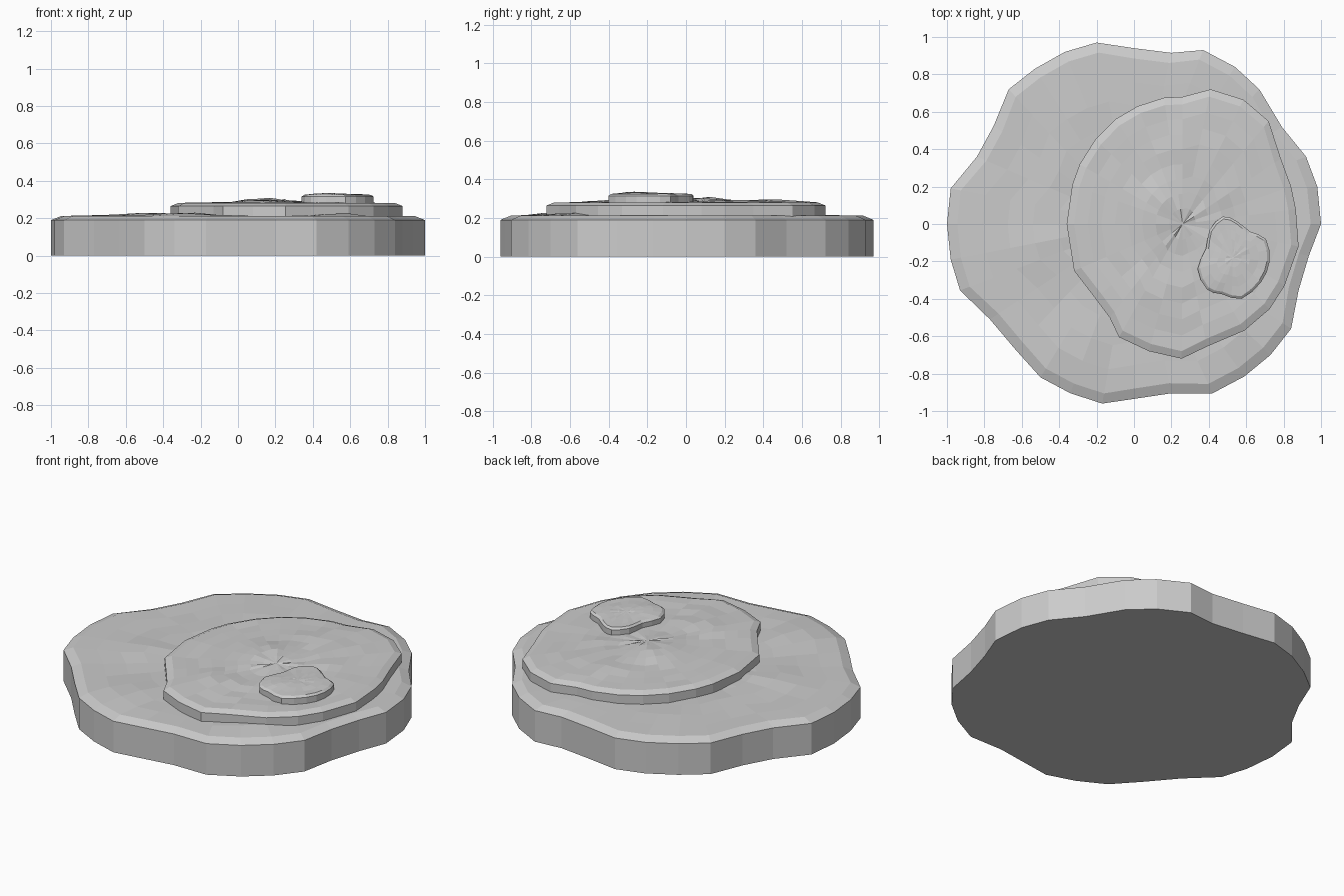
import bpy, bmesh, math, random
from mathutils import Vector

if "Cube" in bpy.data.objects:
    bpy.data.objects.remove(bpy.data.objects["Cube"])

random.seed(4)


def slab(name, outline, center, z0, z_wall, z_top, inset, rings, height, jitter):
    """Irregular stone slab: wall, chamfer, then faceted rings closing on a center."""
    bm = bmesh.new()
    c = Vector(center)
    pts = [Vector(p) for p in outline]
    n = len(pts)

    def ring(f):
        return [bm.verts.new(f(p)) for p in pts]

    def inward(p, t):
        q = p.lerp(c, t)
        d = (p - c).length
        s = inset / d
        return c + (p - c) * (1 - s) * (1 - t)

    def surface(p, t):
        q = inward(p, t)
        wobble = random.uniform(-jitter, jitter) if t > 0 else 0
        return (q.x, q.y, z_top + wobble + (height(q.x, q.y) if t > 0 else 0))

    loops = [ring(lambda p: (p.x, p.y, z0)), ring(lambda p: (p.x, p.y, z_wall))]
    loops += [ring(lambda p, t=i / rings: surface(p, t)) for i in range(rings)]
    for a, b in zip(loops, loops[1:]):
        for i in range(n):
            j = (i + 1) % n
            bm.faces.new((a[i], a[j], b[j], b[i]))
    tip = bm.verts.new((c.x, c.y, z_top + height(c.x, c.y)))
    for i in range(n):
        bm.faces.new((loops[-1][i], loops[-1][(i + 1) % n], tip))
    bm.faces.new(list(reversed(loops[0])))
    bmesh.ops.recalc_face_normals(bm, faces=bm.faces)
    mesh = bpy.data.meshes.new(name)
    bm.to_mesh(mesh)
    bm.free()
    obj = bpy.data.objects.new(name, mesh)
    bpy.context.collection.objects.link(obj)
    return obj


def bumps(*spots):
    """Height field made of soft mounds (x, y, radius, height)."""
    return lambda x, y: sum(h * math.exp(-((x - a) ** 2 + (y - b) ** 2) / r ** 2)
                            for a, b, r, h in spots)


def smooth_loop(pts):
    """Catmull-Rom midpoints double the outline's point count."""
    out = []
    n = len(pts)
    for i in range(n):
        p = [Vector(pts[(i + k) % n]) for k in (-1, 0, 1, 2)]
        out += [p[1], (9 * (p[1] + p[2]) - p[0] - p[3]) / 16]
    return out


# Wide lower slab
lower = [(1, 0), (.98, .2), (.92, .36), (.79, .52), (.67, .72), (.54, .84), (.37, .93),
         (.2, .915), (0, .94), (-.2, .97), (-.37, .92), (-.53, .83), (-.67, .72),
         (-.75, .525), (-.84, .36), (-.98, .19), (-1, 0), (-.98, -.19), (-.93, -.355),
         (-.77, -.51), (-.635, -.67), (-.5, -.82), (-.34, -.905), (-.17, -.96),
         (0, -.935), (.2, -.905), (.42, -.905), (.59, -.815), (.73, -.7), (.84, -.56),
         (.88, -.355), (.935, -.17)]
slab("lower_slab", lower, (0, 0), 0, .19, .212, .055, 7,
     bumps((-.5, -.1, .16, .018), (-.3, -.65, .15, .018), (.57, -.62, .15, .015),
           (-.35, .6, .15, .008)), .004)

# Middle slab, offset to the right
middle = [(.88, -.12), (.865, .08), (.84, .2), (.785, .35), (.72, .55), (.585, .665),
          (.41, .72), (.26, .68), (.16, .675), (.02, .63), (-.1, .56), (-.205, .455),
          (-.29, .32), (-.33, .21), (-.36, 0), (-.32, -.25), (-.205, -.4), (-.13, -.5),
          (-.08, -.605), (.08, -.68), (.255, -.72), (.39, -.655), (.59, -.57),
          (.725, -.455), (.805, -.33)]
slab("middle_slab", middle, (.26, 0), .19, .265, .281, .04, 8,
     bumps((.15, .08, .15, .026), (.3, .42, .16, .013), (.1, -.35, .15, .014),
           (.5, .2, .12, .008)), .005)

# Small top stone
top = [(.475, .04), (.55, .015), (.62, -.04), (.705, -.08), (.725, -.2), (.68, -.31),
       (.575, -.4), (.47, -.375), (.39, -.35), (.34, -.24), (.385, -.13), (.405, -.03)]
slab("top_stone", smooth_loop(top), (.53, -.18), .255, .315, .325, .014, 4,
     bumps((.47, -.25, .1, .01), (.6, -.12, .08, .004)), .002)
